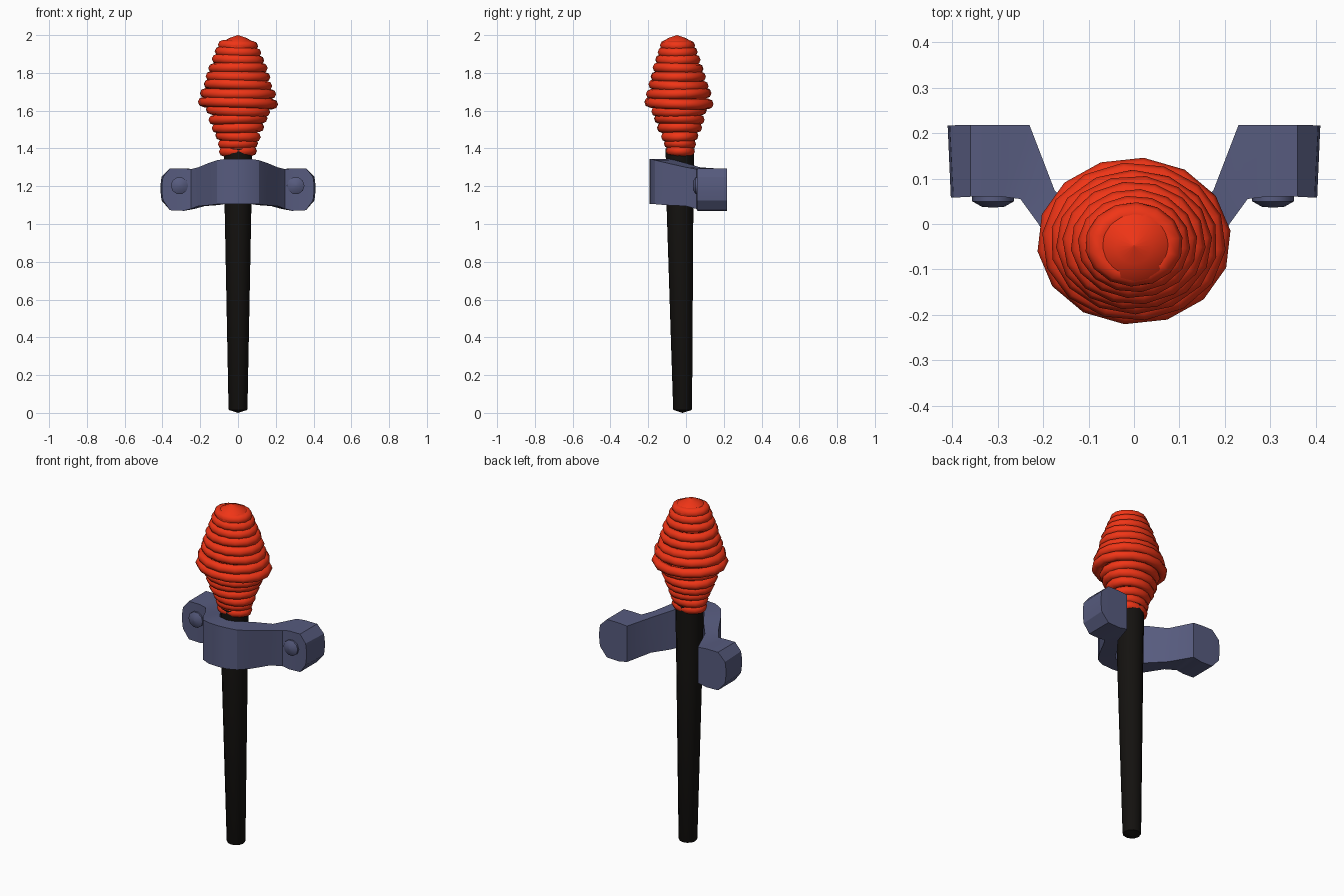
import bpy, bmesh, math, random
from mathutils import Matrix, Vector

if "Cube" in bpy.data.objects:
    bpy.data.objects.remove(bpy.data.objects["Cube"])

random.seed(4)


def material(name, rgb):
    m = bpy.data.materials.new(name)
    m.diffuse_color = (*rgb, 1)
    m.use_nodes = True
    m.node_tree.nodes["Principled BSDF"].inputs["Base Color"].default_value = m.diffuse_color
    return m


RED = material("red", (0.87, 0.035, 0.008))
STEEL = material("blue_grey", (0.095, 0.105, 0.21))
BLACK = material("black", (0.007, 0.006, 0.005))


def finish(name, bm, mat, angle=35):
    bmesh.ops.remove_doubles(bm, verts=bm.verts, dist=1e-5)
    bmesh.ops.recalc_face_normals(bm, faces=bm.faces)
    me = bpy.data.meshes.new(name)
    bm.to_mesh(me)
    bm.free()
    me.materials.append(mat)
    ob = bpy.data.objects.new(name, me)
    bpy.context.collection.objects.link(ob)
    bpy.ops.object.select_all(action='DESELECT')
    ob.select_set(True)
    bpy.context.view_layer.objects.active = ob
    bpy.ops.object.shade_smooth_by_angle(angle=math.radians(angle))
    return ob


def grid_faces(bm, rings, close=False):
    pairs = list(zip(rings, rings[1:])) + ([(rings[-1], rings[0])] if close else [])
    for a, b in pairs:
        for i in range(len(a)):
            j = (i + 1) % len(a)
            bm.faces.new((a[i], a[j], b[j], b[i]))


def lathe(name, profile, sides, mat, angle=35):
    # profile rows: radius, z, centre y
    bm = bmesh.new()
    rings = []
    for r, z, cy in profile:
        rings.append([bm.verts.new((r * math.cos(2 * math.pi * k / sides),
                                    cy + r * math.sin(2 * math.pi * k / sides), z))
                      for k in range(sides)])
    grid_faces(bm, rings)
    return finish(name, bm, mat, angle)


# tapered stick
lathe("stick", [(0.0001, 0, -0.018), (0.047, 0.015, -0.018), (0.05, 0.02, -0.018),
                (0.071, 1.1, -0.032), (0.076, 1.4, -0.032), (0.0001, 1.4, -0.032)], 12, BLACK)

# wound head: stacked, slightly tilted rings
rings_spec = [(1.385, .102), (1.425, .108), (1.465, .122), (1.51, .14), (1.555, .157),
              (1.60, .172), (1.64, .214), (1.69, .203), (1.735, .185), (1.78, .172),
              (1.825, .158), (1.87, .140), (1.91, .124), (1.945, .108)]
bm = bmesh.new()
for z, outer in rings_spec:
    minor = 0.03
    ysc = 0.76 + 0.16 * (z - 1.38) / 0.26 if z < 1.5 else 0.86
    cy = -0.031 - 0.014 * (z - 1.38) / 0.57
    tilt = (Matrix.Translation((0, cy, z))
            @ Matrix.Rotation(random.uniform(-.05, .05), 4, 'Y')
            @ Matrix.Rotation(random.uniform(-.04, .04), 4, 'X'))
    turn = random.uniform(0, 0.4)
    loops = []
    for k in range(14):
        a = 2 * math.pi * k / 14 + turn
        loop = []
        for j in range(8):
            b = 2 * math.pi * j / 8
            r = outer - minor + minor * math.cos(b)
            p = Vector((r * math.cos(a), r * ysc * math.sin(a), minor * 0.9 * math.sin(b)))
            loop.append(bm.verts.new(tilt @ p))
        loops.append(loop)
    grid_faces(bm, loops, close=True)
finish("wound_head", bm, RED, 50)

# rounded cap
lathe("head_cap", [(.09, 1.93, -.045), (.092, 1.95, -.045), (.078, 1.967, -.047),
                   (.04, 1.987, -.048), (.0001, 2.0, -.048)], 16, RED, 60)

# bracket strap: stations of outer x,y / inner x,y / bottom, top; mirrored in x
half = [((0, -.192), (0, -.10), 1.105, 1.345), ((.06, -.187), (.05, -.095), 1.105, 1.345),
        ((.11, -.165), (.075, -.06), 1.105, 1.338), ((.15, -.11), (.105, -.01), 1.10, 1.325),
        ((.21, 0), (.175, .075), 1.095, 1.30), ((.25, .055), (.23, .218), 1.08, 1.29),
        ((.29, .06), (.285, .218), 1.07, 1.295), ((.36, .06), (.36, .218), 1.073, 1.295),
        ((.397, .058), (.405, .217), 1.125, 1.25), ((.403, .058), (.41, .217), 1.17, 1.21)]
bm = bmesh.new()
full = [(-1, s) for s in reversed(half[1:])] + [(1, s) for s in half]
sections = []
for sx, (o, i, lo, hi) in full:
    sections.append([bm.verts.new((sx * p[0], p[1], z))
                     for p, z in ((o, lo), (o, hi), (i, hi), (i, lo))])
grid_faces(bm, sections)
bm.faces.new(sections[0])
bm.faces.new(sections[-1])
finish("bracket", bm, STEEL, 30)

# bolt heads facing the front
for side, x in (("left", -.31), ("right", .306)):
    bm = bmesh.new()
    rings = []
    for r, y in ((.046, .075), (.046, .05), (.025, .038), (.0001, .036)):
        rings.append([bm.verts.new((x + r * math.cos(math.pi * k / 5), y,
                                    1.203 + r * math.sin(math.pi * k / 5))) for k in range(10)])
    grid_faces(bm, rings)
    finish("bolt_" + side, bm, STEEL, 40)
